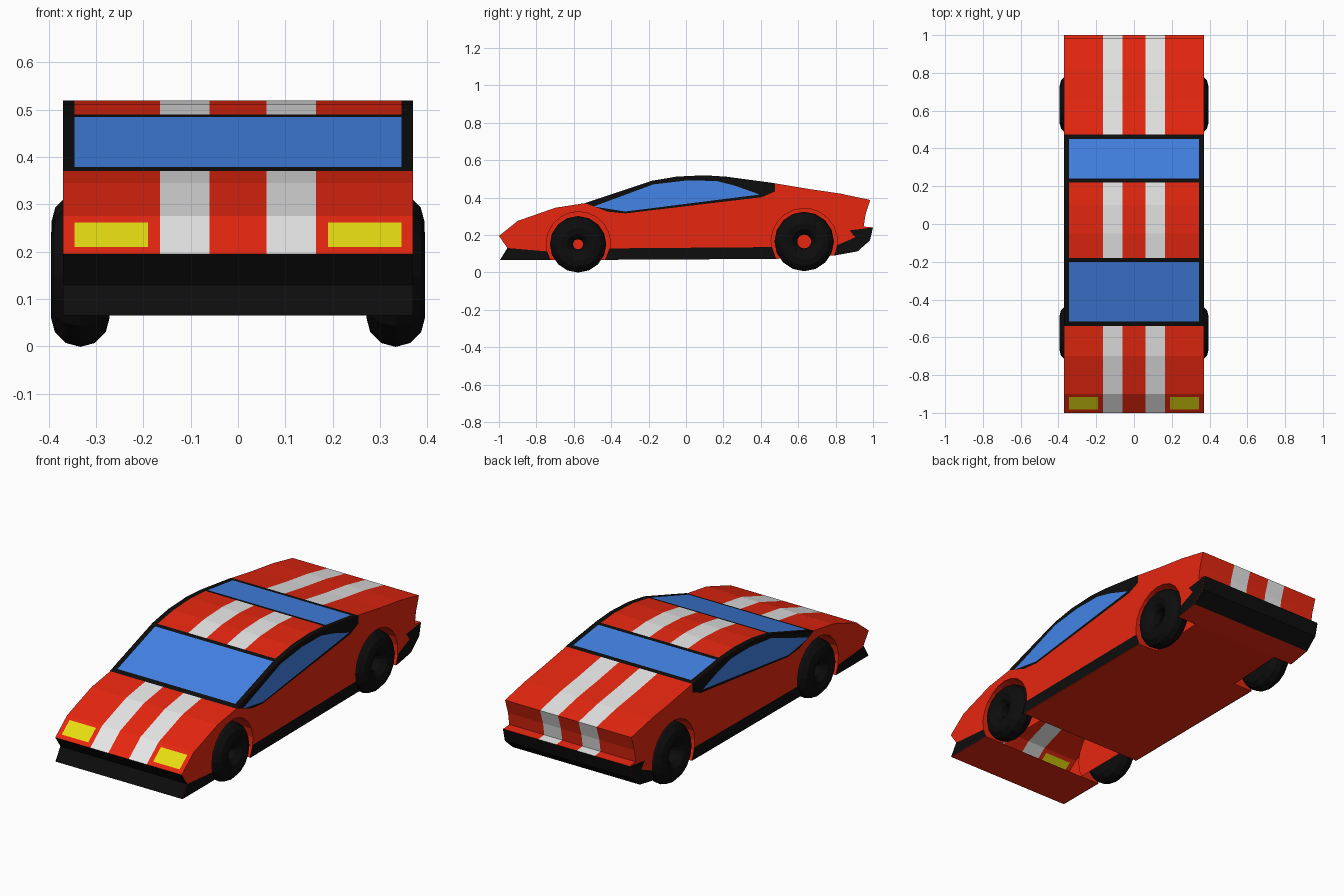
import bpy, bmesh, math

cube = bpy.data.objects.get("Cube")
if cube:
    bpy.data.objects.remove(cube)


def material(name, rgb):
    m = bpy.data.materials.new(name)
    m.use_nodes = True
    m.diffuse_color = (*rgb, 1)
    m.node_tree.nodes["Principled BSDF"].inputs["Base Color"].default_value = (*rgb, 1)
    return m


MATS = [material("red paint", (0.8, 0.02, 0.005)),
        material("white stripe", (0.8, 0.8, 0.8)),
        material("blue glass", (0.057, 0.23, 0.8)),
        material("yellow lamp", (0.8, 0.72, 0.006)),
        material("black trim", (0.004, 0.004, 0.004))]
RED, WHITE, GLASS, YELLOW, BLACK = range(5)
HALF, WELL = 0.37, 0.26      # body half width, inner wall of the wheel wells


def make_object(name, bm):
    mesh = bpy.data.meshes.new(name)
    bm.to_mesh(mesh)
    bm.free()
    for m in MATS:
        mesh.materials.append(m)
    ob = bpy.data.objects.new(name, mesh)
    bpy.context.collection.objects.link(ob)
    return ob


def add_face(bm, points, mat=RED):
    f = bm.faces.new([bm.verts.new(p) for p in points])
    f.material_index = mat


def strip(bm, a, b, x0, x1, mat=RED):
    add_face(bm, [(x0, *a), (x1, *a), (x1, *b), (x0, *b)], mat)


def arch(y, z, r, z_front, z_back, n=14):
    """Arc over a wheel, from its front foot to its back foot."""
    t0 = math.pi + math.asin((z - z_front) / r)
    t1 = -math.asin((z - z_back) / r)
    return [(y + r * math.cos(t0 + (t1 - t0) * i / n),
             z + r * math.sin(t0 + (t1 - t0) * i / n)) for i in range(n + 1)]


# Centre line from the lower lip over the roof to the tail, with zone of each span
PROFILE = [(-.995, .065, "trim"), (-.955, .13, "trim"), (-1, .195, "paint"),
           (-.981, .21, "lamp"), (-.916, .262, "paint"), (-.9, .275, "paint"),
           (-.7, .345, "paint"), (-.54, .37, "trim"), (-.515, .379, "glass"),
           (-.2, .484, "trim"), (-.18, .49, "roof"), (-.05, .512, "roof"),
           (.1, .519, "roof"), (.22, .511, "trim"), (.24, .508, "glass"),
           (.45, .48, "trim"), (.475, .476, "paint"), (.66, .445, "paint"),
           (.82, .422, "paint"), (.985, .387, "paint"), (.96, .31, "paint"),
           (.95, .245, "paint"), (1, .24, "trim"), (.983, .17, "trim"),
           (.917, .112, "end")]
CUTS = [-HALF, -.345, -.19, -.165, -.06, .06, .165, .19, .345, HALF]


def skin_colour(zone, x):
    x = abs(x)
    if zone == "trim" or (zone in ("roof", "glass") and x > .345):
        return BLACK
    if zone == "glass":
        return GLASS
    if zone == "lamp" and .19 < x < .345:
        return YELLOW
    return WHITE if .06 < x < .165 else RED


# Body shell: painted skin, sides, wheel wells and floor
bm = bmesh.new()
for (y0, z0, zone), (y1, z1, _) in zip(PROFILE, PROFILE[1:]):
    for x0, x1 in zip(CUTS, CUTS[1:]):
        strip(bm, (y0, z0), (y1, z1), x0, x1, skin_colour(zone, (x0 + x1) / 2))

front_arch = arch(-.575, .152, .172, .065, .067)
rear_arch = arch(.632, .165, .177, .072, .09)
outline = [p[:2] for p in PROFILE] + rear_arch[::-1] + front_arch[::-1]
for s in (-1, 1):
    add_face(bm, [(s * HALF, y, z) for y, z in outline])
    for arc in (front_arch, rear_arch):
        for a, b in zip(arc, arc[1:]):
            strip(bm, a, b, s * WELL, s * HALF)
        add_face(bm, [(s * WELL, y, z) for y, z in arc])

strip(bm, PROFILE[0][:2], front_arch[0], -HALF, HALF)
strip(bm, front_arch[-1], rear_arch[0], -HALF, HALF)
strip(bm, rear_arch[0], rear_arch[-1], -WELL, WELL)
strip(bm, rear_arch[-1], PROFILE[-1][:2], -HALF, HALF)
bmesh.ops.remove_doubles(bm, verts=bm.verts, dist=0.0005)
bmesh.ops.recalc_face_normals(bm, faces=bm.faces)
make_object("body", bm)

# Flush side trim: window frame, glass, sill and bumper ends
roof_line = [p[:2] for p in PROFILE[7:17]]
TRIM = {
    "window_frame": (BLACK, .002, roof_line + [(.475, .432), (.405, .402), (-.325, .315), (-.42, .325)]),
    "side_window": (GLASS, .004, [(-.495, .352), (-.325, .325), (.395, .416), (.26, .464), (.16, .489),
                                  (0, .491), (-.176, .47)]),
    "sill": (BLACK, .002, [(-.433, .067), (-.408, .128), (.459, .135), (.482, .072)]),
    "front_bumper_end": (BLACK, .002, [(-.995, .065), (-.955, .13), (-.743, .112), (-.723, .065)]),
    "rear_bumper_end": (BLACK, .002, [(.793, .09), (.808, .145), (.905, .187), (.875, .224), (1, .24),
                                      (.983, .17), (.917, .112)]),
}
for name, (mat, lift, points) in TRIM.items():
    for side, s in (("left", 1), ("right", -1)):
        bm = bmesh.new()
        add_face(bm, [(s * (HALF + lift), y, z) for y, z in points[::-s]], mat)
        bm.normal_update()
        if bm.faces[:][0].normal.x * s < 0:
            bmesh.ops.reverse_faces(bm, faces=bm.faces)
        make_object(f"{side}_{name}", bm)

# Tyres with open centres
for end, y, z, major, minor in (("front", -.577, .15, .089, .062),
                                ("rear", .632, .165, .098, .061)):
    for side, s in (("left", 1), ("right", -1)):
        bpy.ops.mesh.primitive_torus_add(
            major_segments=16, minor_segments=12, major_radius=major, minor_radius=minor,
            location=(s * .333, y, z), rotation=(0, math.pi / 2, 0))
        tyre = bpy.context.object
        tyre.name = f"{side}_{end}_tyre"
        tyre.data.materials.append(MATS[BLACK])
